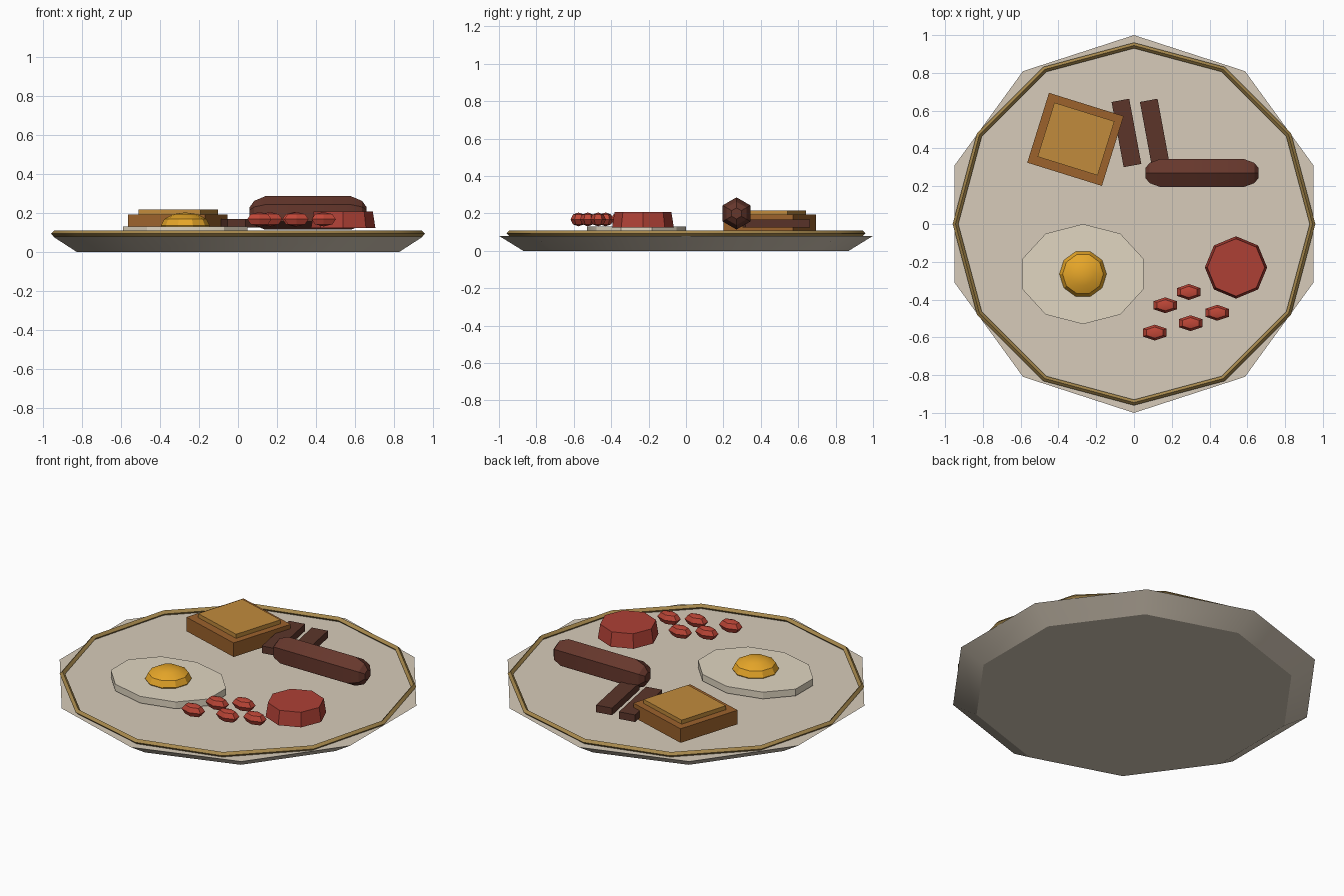
import bpy, bmesh, math

if "Cube" in bpy.data.objects:
    bpy.data.objects.remove(bpy.data.objects["Cube"])


def mat(name, r, g, b):
    m = bpy.data.materials.new(name)
    lin = [(c / 255) ** 2.2 for c in (r, g, b)]
    m.diffuse_color = (*lin, 1)
    m.use_nodes = True
    m.node_tree.nodes["Principled BSDF"].inputs["Base Color"].default_value = m.diffuse_color
    return m


CREAM = mat("cream", 214, 202, 184)
GOLD = mat("gold", 165, 135, 78)
WHITE = mat("egg_white", 224, 213, 192)
YOLK = mat("yolk", 230, 165, 45)
CRUST = mat("crust", 155, 98, 48)
CRUMB = mat("crumb", 192, 138, 62)
BACON = mat("bacon", 92, 56, 46)
SAUSAGE = mat("sausage", 102, 58, 48)
TOMATO = mat("tomato", 172, 66, 56)
BEAN = mat("bean", 190, 72, 58)


def finish(ob, name, material, loc=(0, 0, 0), rot=(0, 0, 0), scale=(1, 1, 1)):
    ob.name = name
    ob.data.materials.append(material)
    ob.location, ob.rotation_euler, ob.scale = loc, rot, scale
    bpy.ops.object.select_all(action='DESELECT')
    ob.select_set(True)
    bpy.context.view_layer.objects.active = ob
    bpy.ops.object.transform_apply(location=True, rotation=True, scale=True)
    bpy.ops.object.shade_smooth_by_angle(angle=math.radians(30))


def lathe(name, profile, n, material, start=90, **kw):
    """Spin (radius, z) points, bottom to top, round z with n sides."""
    bm = bmesh.new()
    rings = []
    for r, z in profile:
        if r == 0:
            rings.append([bm.verts.new((0, 0, z))] * n)
            continue
        angles = [math.radians(start) + math.tau * i / n for i in range(n)]
        rings.append([bm.verts.new((r * math.cos(a), r * math.sin(a), z)) for a in angles])
    for lo, hi in zip(rings, rings[1:]):
        for i in range(n):
            j = (i + 1) % n
            bm.faces.new(list(dict.fromkeys((lo[i], lo[j], hi[j], hi[i]))))
    if profile[0][0]:
        bm.faces.new(rings[0][::-1])
    if profile[-1][0]:
        bm.faces.new(rings[-1])
    me = bpy.data.meshes.new(name)
    bm.to_mesh(me)
    bm.free()
    ob = bpy.data.objects.new(name, me)
    bpy.context.collection.objects.link(ob)
    finish(ob, name, material, **kw)


def box(name, size, loc, angle, material):
    bpy.ops.mesh.primitive_cube_add(size=1)
    finish(bpy.context.object, name, material, loc, (0, 0, math.radians(angle)), size)


def ball(rings):
    pts = [(math.sin(math.pi * k / rings), -math.cos(math.pi * k / rings)) for k in range(rings + 1)]
    pts[0], pts[-1] = (0, -1), (0, 1)
    return pts


# plate and gilded rim
lathe("plate", [(0.87, 0), (1, 0.08)], 10, CREAM)
bpy.ops.mesh.primitive_torus_add(major_segments=12, minor_segments=4,
                                 major_radius=0.945, minor_radius=0.015)
finish(bpy.context.object, "plate_rim", GOLD, (0, 0, 0.094))

# fried egg
lathe("egg_white", [(1, 0.09), (1, 0.13)], 10, WHITE,
      loc=(-0.27, -0.265, 0), scale=(0.336, 0.265, 1))
lathe("egg_yolk", ball(6), 10, YOLK, start=0,
      loc=(-0.27, -0.265, 0.135), scale=(0.125, 0.125, 0.068))

# toast: crust with a raised crumb on top
box("toast_crust", (0.414, 0.387, 0.083), (-0.31, 0.448, 0.1515), -17.3, CRUST)
box("toast_crumb", (0.333, 0.30, 0.035), (-0.307, 0.45, 0.1995), -17.3, CRUMB)

# bacon strips
for i, x in enumerate((-0.04, 0.11)):
    box(f"bacon_{i + 1}", (0.095, 0.351, 0.042), (x, 0.482, 0.147), 10.5, BACON)

# sausage lying along x
lathe("sausage", [(0.03, -0.3), (0.062, -0.277), (0.086, -0.22),
                  (0.086, 0.22), (0.062, 0.277), (0.03, 0.3)], 6, SAUSAGE,
      start=0, loc=(0.36, 0.27, 0.2), rot=(0, math.pi / 2, 0))

# tomato slice
lathe("tomato", [(0.165, 0.124), (0.152, 0.207)], 8, TOMATO, loc=(0.54, -0.23, 0))

# beans
for i, (x, y) in enumerate([(0.29, -0.36), (0.165, -0.43), (0.44, -0.47),
                            (0.3, -0.525), (0.11, -0.575)]):
    lathe(f"bean_{i + 1}", ball(4), 6, BEAN,
          loc=(x, y, 0.168), scale=(0.072, 0.042, 0.037))
